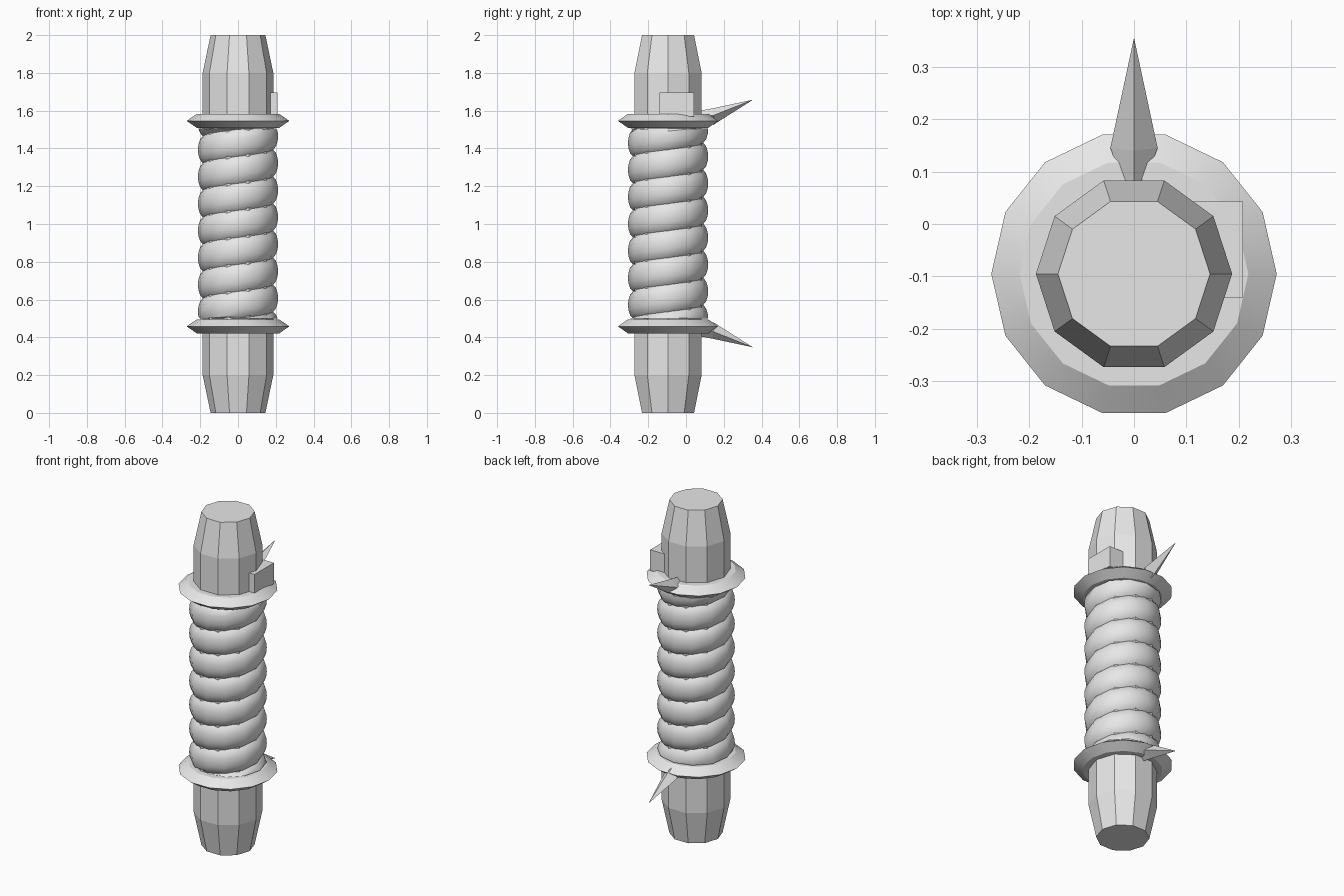
import bpy, bmesh, math

if "Cube" in bpy.data.objects:
    bpy.data.objects.remove(bpy.data.objects["Cube"])

CY = -0.095  # axis of the handle in y

grey = bpy.data.materials.new("light_grey")
grey.diffuse_color = (0.8, 0.8, 0.8, 1)
grey.use_nodes = True
grey.node_tree.nodes["Principled BSDF"].inputs["Base Color"].default_value = grey.diffuse_color


def make(name, verts, faces, smooth=False):
    me = bpy.data.meshes.new(name)
    me.from_pydata(verts, [], faces)
    bm = bmesh.new()
    bm.from_mesh(me)
    bmesh.ops.remove_doubles(bm, verts=bm.verts, dist=1e-5)
    bmesh.ops.recalc_face_normals(bm, faces=bm.faces)
    bm.to_mesh(me)
    bm.free()
    me.materials.append(grey)
    ob = bpy.data.objects.new(name, me)
    bpy.context.collection.objects.link(ob)
    if smooth:
        bpy.ops.object.select_all(action='DESELECT')
        ob.select_set(True)
        bpy.context.view_layer.objects.active = ob
        bpy.ops.object.shade_smooth_by_angle(angle=math.radians(32))
    return ob


def lathe(name, profile, n, smooth=False):
    """Closed solid of revolution from (radius, z) points."""
    verts = [(r * math.cos(math.tau * i / n), CY + r * math.sin(math.tau * i / n), z)
             for r, z in profile for i in range(n)]
    faces = [(k * n + i, k * n + (i + 1) % n, (k + 1) * n + (i + 1) % n, (k + 1) * n + i)
             for k in range(len(profile) - 1) for i in range(n)]
    faces += [tuple(range(n)), tuple(range((len(profile) - 1) * n, len(profile) * n))]
    return make(name, verts, faces, smooth)


# Ten-sided core with tapered ends
lathe("handle_core", [(0.145, 0), (0.187, 0.2), (0.187, 1.8), (0.145, 2)], 10)

# Bevelled discs at both ends of the grip
for name, z in (("lower_guard_ring", 0.458), ("upper_guard_ring", 1.546)):
    lathe(name, [(0.218, z - 0.037), (0.272, z), (0.218, z + 0.037)], 14, True)

# Grip: bulging band wound as a helix, trimmed flat at both ends
SEG, PITCH, Z0, Z1 = 12, 0.143, 0.5, 1.505
bulge = [(0.186, 0.0), (0.201, 0.12), (0.210, 0.32), (0.212, 0.5),
         (0.210, 0.68), (0.201, 0.88), (0.186, 1.0)]
steps, m = 9 * SEG, len(bulge)
verts, faces = [], []
for s in range(steps + 1):
    a = math.tau * s / SEG - math.pi / 2
    for r, t in bulge:
        z = Z0 + PITCH * (s / SEG - 1 + t)
        verts.append((r * math.cos(a), CY + r * math.sin(a), min(max(z, Z0), Z1)))
for s in range(steps):
    for j in range(m - 1):
        q = (s * m + j, (s + 1) * m + j, (s + 1) * m + j + 1, s * m + j + 1)
        zs = [verts[i][2] for i in q]
        if max(zs) - min(zs) > 1e-6:
            faces.append(q)
make("wound_grip", verts, faces, True)

# Small block sitting on the upper ring
x0, x1, y0, y1, z0, z1 = 0.1, 0.208, -0.14, 0.043, 1.57, 1.695
make("side_block",
     [(x, y, z) for z in (z0, z1) for x, y in ((x0, y0), (x1, y0), (x1, y1), (x0, y1))],
     [(0, 1, 2, 3), (4, 5, 6, 7), (0, 1, 5, 4), (1, 2, 6, 5), (2, 3, 7, 6), (3, 0, 4, 7)])

# Back spikes, mirrored about mid height
spike = [(0, 0.355, 1.658),                                             # tip
         (0, 0.14, 1.612), (0.045, 0.145, 1.575), (0, 0.145, 1.525), (-0.045, 0.145, 1.575),
         (0, 0.075, 1.6), (0.02, 0.075, 1.575), (0, 0.075, 1.55), (-0.02, 0.075, 1.575)]
spike_faces = [(5, 6, 7, 8)]
for i in range(4):
    j = (i + 1) % 4
    spike_faces += [(0, 1 + i, 1 + j), (1 + i, 5 + i, 5 + j, 1 + j)]
make("upper_spike", spike, spike_faces)
make("lower_spike", [(x, y, 2.005 - z) for x, y, z in spike], spike_faces)
